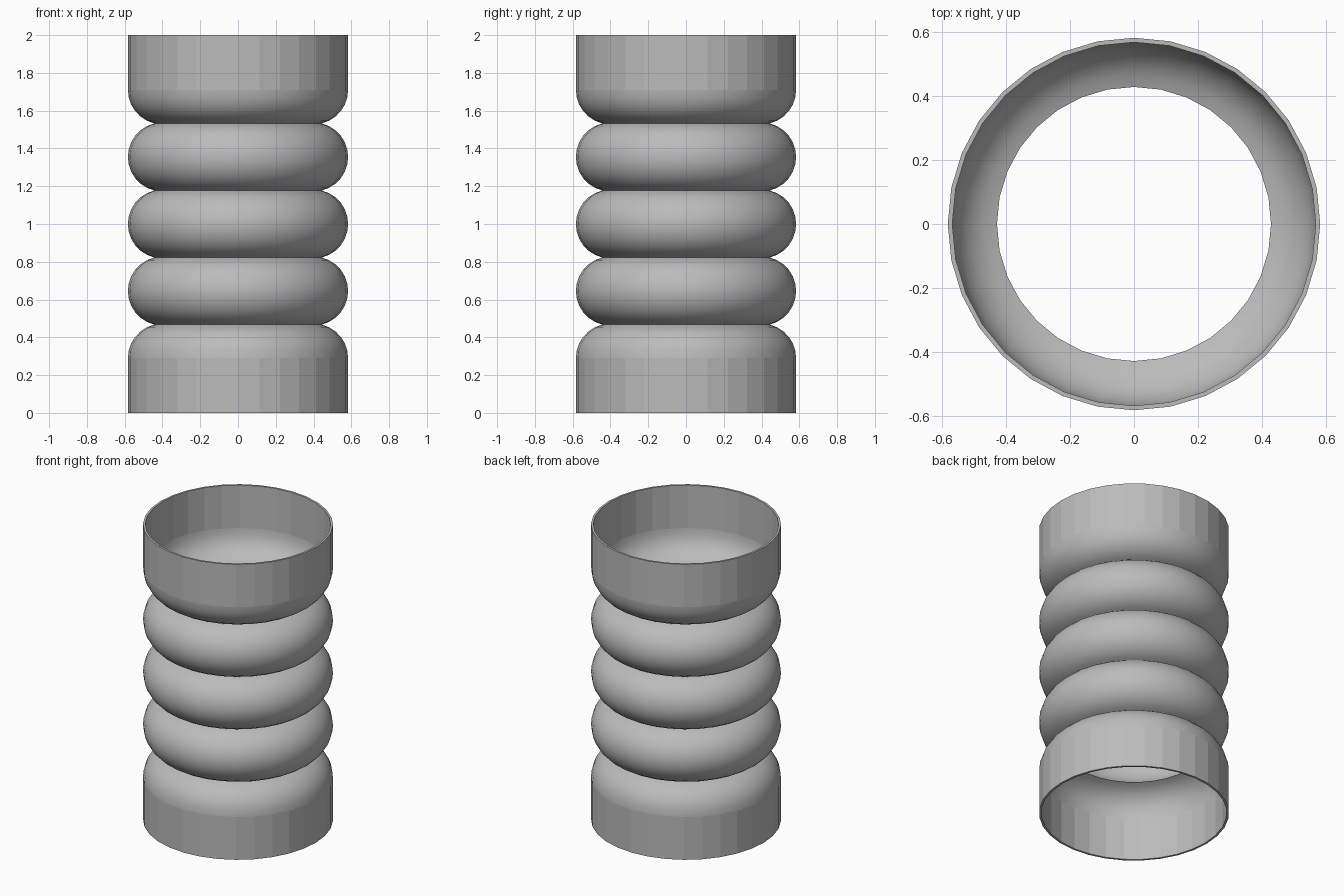
import bpy, bmesh
from math import sin, cos, pi, sqrt, asin
from mathutils import Matrix, Vector

cube = bpy.data.objects.get("Cube")
if cube:
    bpy.data.objects.remove(cube)

SIDES = 32
OUTER = 0.583      # widest radius
NECK = 0.443       # radius in the grooves
PITCH = 0.355      # distance between bulges
WALL = 0.014
STEPS = 12         # rings per bulge

# Grey material
grey = bpy.data.materials.new("grey")
grey.use_nodes = True
colour = (0.5, 0.5, 0.5, 1)
grey.diffuse_color = colour
grey.node_tree.nodes["Principled BSDF"].inputs["Base Color"].default_value = colour

# Circular bulge arc through the necks
half, depth = PITCH / 2, OUTER - NECK
arc_radius = (half ** 2 + depth ** 2) / (2 * depth)
arc_angle = asin(half / arc_radius)
arc_centre = OUTER - arc_radius


def arc(centre_z, first, last):
    """Points on a bulge between two step numbers, zero being its widest ring."""
    points = []
    for i in range(first, last + 1):
        a = arc_angle * i / (STEPS / 2)
        points.append((arc_centre + arc_radius * cos(a), centre_z + arc_radius * sin(a)))
    return points


# Wall profile: collar, three bulges, collar
h = STEPS // 2
low, high = 1 - 2 * PITCH, 1 + 2 * PITCH
outside = [(OUTER, 0)] + arc(low, 0, h)
for n in (-1, 0, 1):
    outside += arc(1 + n * PITCH, -h + 1, h)
outside += arc(high, -h + 1, 0) + [(OUTER, 2)]
inside = [(r - WALL, z) for r, z in reversed(outside)]
profile = outside + inside

# Turn the closed profile around the z axis
bm = bmesh.new()
rings = []
for s in range(SIDES):
    turn = Matrix.Rotation(2 * pi * s / SIDES, 3, "Z")
    rings.append([bm.verts.new(turn @ Vector((r, 0, z))) for r, z in profile])
count = len(profile)
for s in range(SIDES):
    a, b = rings[s], rings[(s + 1) % SIDES]
    for i in range(count):
        j = (i + 1) % count
        bm.faces.new((a[i], b[i], b[j], a[j]))
bmesh.ops.recalc_face_normals(bm, faces=bm.faces)

# Smooth bulges, flat collar panels and rims
for f in bm.faces:
    z = f.calc_center_median().z
    f.smooth = low < z < high

# Sharp creases in the grooves
for e in bm.edges:
    if len(e.link_faces) == 2 and e.calc_face_angle() > 0.7:
        e.smooth = False

mesh = bpy.data.meshes.new("bellows_tube")
bm.to_mesh(mesh)
bm.free()
mesh.materials.append(grey)
tube = bpy.data.objects.new("bellows_tube", mesh)
bpy.context.collection.objects.link(tube)
